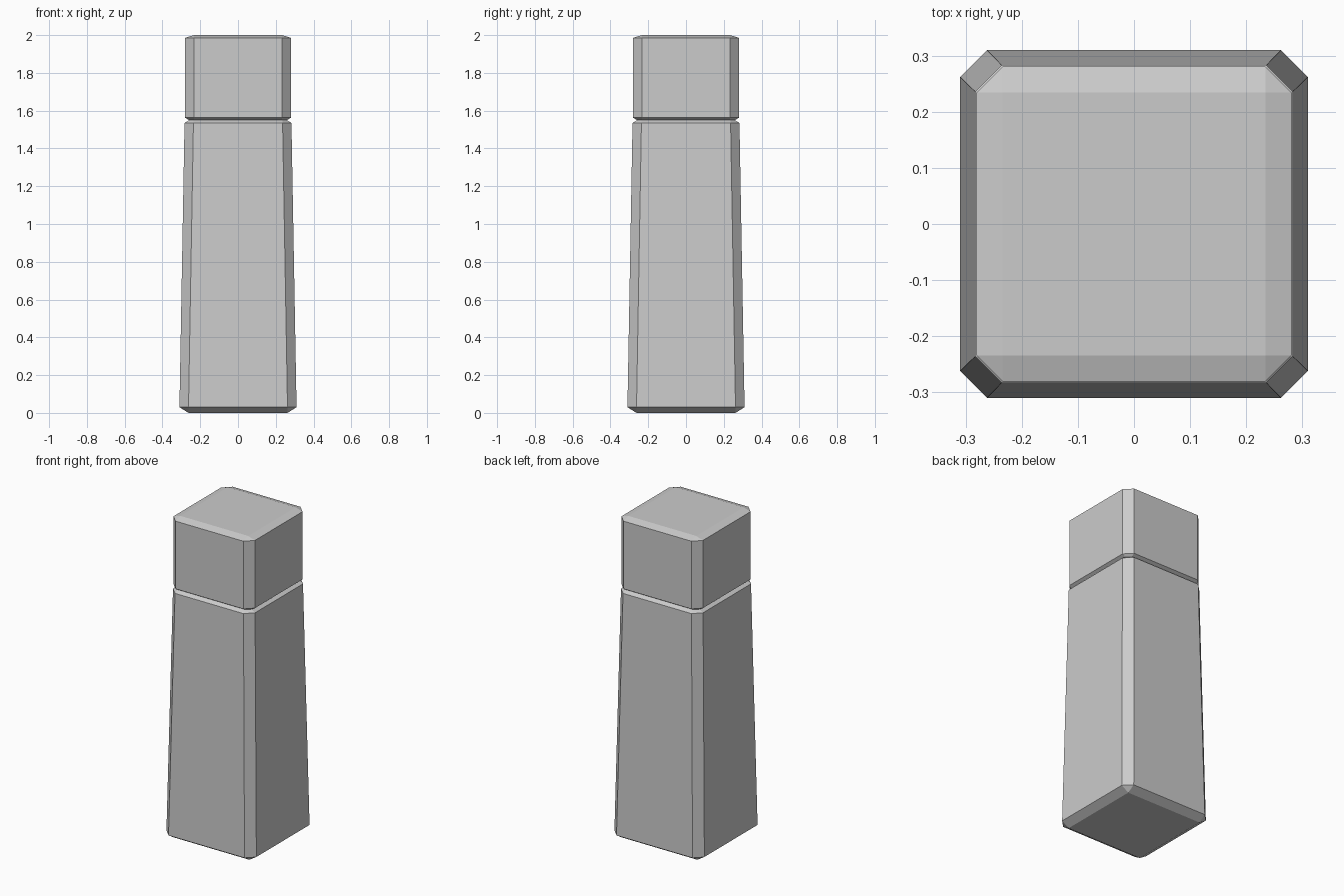
import bpy, bmesh

if "Cube" in bpy.data.objects:
    bpy.data.objects.remove(bpy.data.objects["Cube"])


def ring(bm, flat, half, z):
    # Square with cut corners; collapses to a plain square when flat == half
    if flat == half:
        pts = [(half, half), (-half, half), (-half, -half), (half, -half)]
        v = [bm.verts.new((x, y, z)) for x, y in pts]
        return [q for q in v for _ in range(2)]
    pts = [(half, flat), (flat, half), (-flat, half), (-half, flat),
           (-half, -flat), (-flat, -half), (flat, -half), (half, -flat)]
    return [bm.verts.new((x, y, z)) for x, y in pts]


def bevelled_block(name, levels):
    bm = bmesh.new()
    rings = [ring(bm, *level) for level in levels]
    for low, high in zip(rings, rings[1:]):
        for i in range(8):
            j = (i + 1) % 8
            corners = list(dict.fromkeys([low[i], low[j], high[j], high[i]]))
            if len(corners) > 2:
                bm.faces.new(corners)
    for end in (rings[0], rings[-1]):
        bm.faces.new(list(dict.fromkeys(end)))
    bmesh.ops.recalc_face_normals(bm, faces=bm.faces)
    mesh = bpy.data.meshes.new(name)
    bm.to_mesh(mesh)
    bm.free()
    bpy.context.collection.objects.link(bpy.data.objects.new(name, mesh))


# Tapered post shaft
bevelled_block("post_shaft", [(0.262, 0.262, 0), (0.262, 0.31, 0.03),
                              (0.236, 0.283, 1.535), (0.236, 0.236, 1.563)])

# Square cap seated on the shaft, leaving a narrow groove
bevelled_block("post_cap", [(0.234, 0.234, 1.535), (0.234, 0.281, 1.563),
                            (0.234, 0.281, 1.985), (0.234, 0.234, 2.0)])
